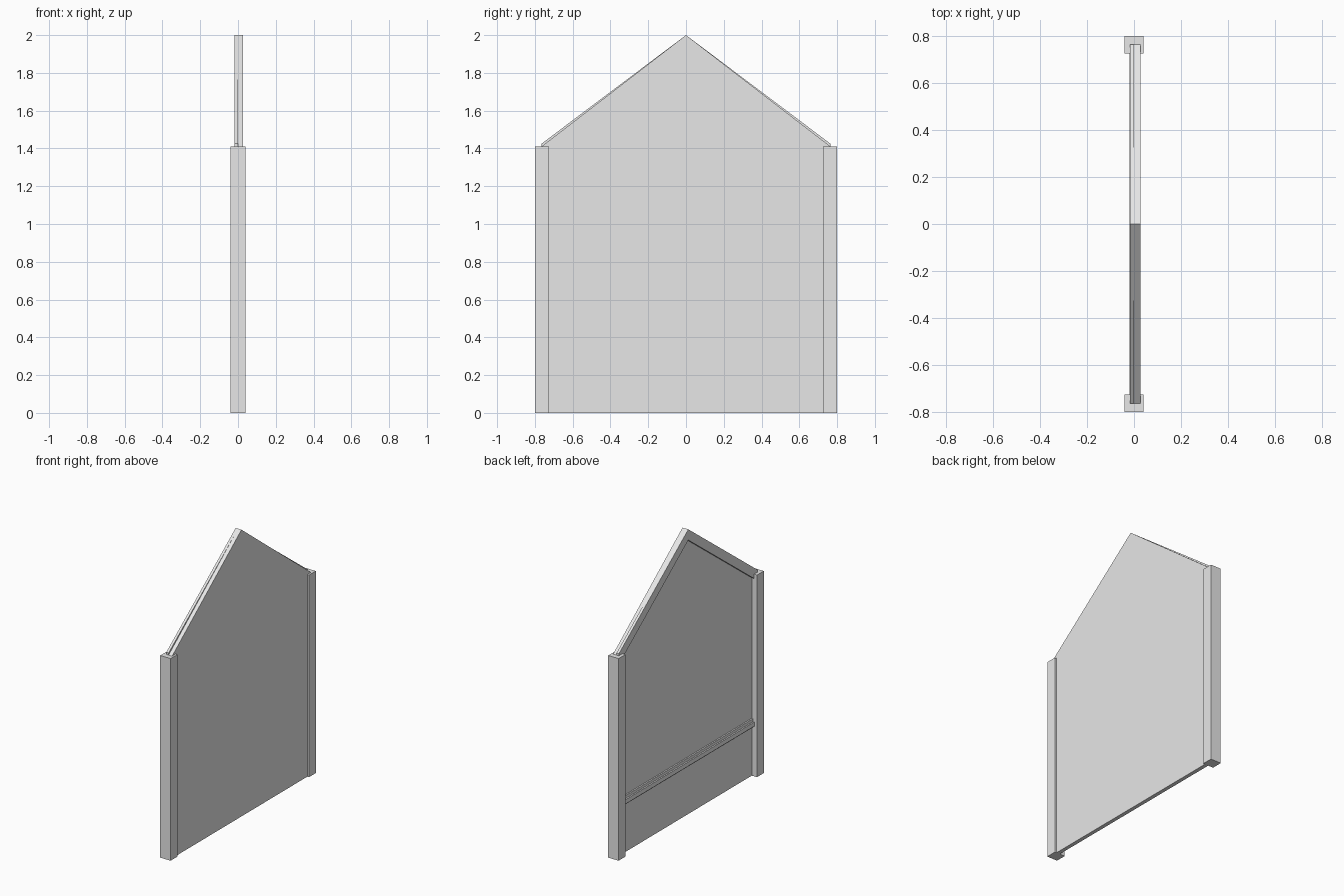
import bpy
import bmesh

cube = bpy.data.objects.get("Cube")
if cube:
    bpy.data.objects.remove(cube, do_unlink=True)

grey = bpy.data.materials.new("light_grey")
grey.use_nodes = True
grey.diffuse_color = (0.8, 0.8, 0.8, 1)
grey.node_tree.nodes["Principled BSDF"].inputs["Base Color"].default_value = (0.8, 0.8, 0.8, 1)

EAVE, PEAK, HALF, POST = 1.41, 2.0, 0.765, 0.725


def extrude(name, outline, x0, x1):
    """Extrude a (y, z) outline along x from x0 to x1."""
    bm = bmesh.new()
    face = bm.faces.new([bm.verts.new((x0, y, z)) for y, z in outline])
    result = bmesh.ops.extrude_face_region(bm, geom=[face])
    verts = [v for v in result["geom"] if isinstance(v, bmesh.types.BMVert)]
    bmesh.ops.translate(bm, verts=verts, vec=(x1 - x0, 0, 0))
    bmesh.ops.recalc_face_normals(bm, faces=bm.faces)
    mesh = bpy.data.meshes.new(name)
    bm.to_mesh(mesh)
    bm.free()
    mesh.materials.append(grey)
    obj = bpy.data.objects.new(name, mesh)
    bpy.context.collection.objects.link(obj)
    return obj


def box(name, x0, x1, y0, y1, z0, z1):
    return extrude(name, [(y0, z0), (y1, z0), (y1, z1), (y0, z1)], x0, x1)


# Gable wall sheet
extrude("wall_panel", [(-HALF, 0), (HALF, 0), (HALF, EAVE), (0, PEAK), (-HALF, EAVE)], 0, 0.027)

for side, label in ((-1, "front"), (1, "back")):
    # Corner post
    box(label + "_post", -0.04, 0.04, *sorted((side * POST, side * 0.8)), 0, EAVE)
    # Sloping roof trim, slightly proud of the sheet at the eave
    extrude(label + "_roof_trim",
            [(0, PEAK), (side * HALF, EAVE + 0.015),
             (side * HALF, EAVE - 0.06), (0, PEAK - 0.075)], -0.018, 0)

# Stepped rail across the inner side
box("rail_base", -0.01, 0, -POST, POST, 0.34, 0.40)
box("rail_lip", -0.02, -0.01, -POST, POST, 0.35, 0.38)
